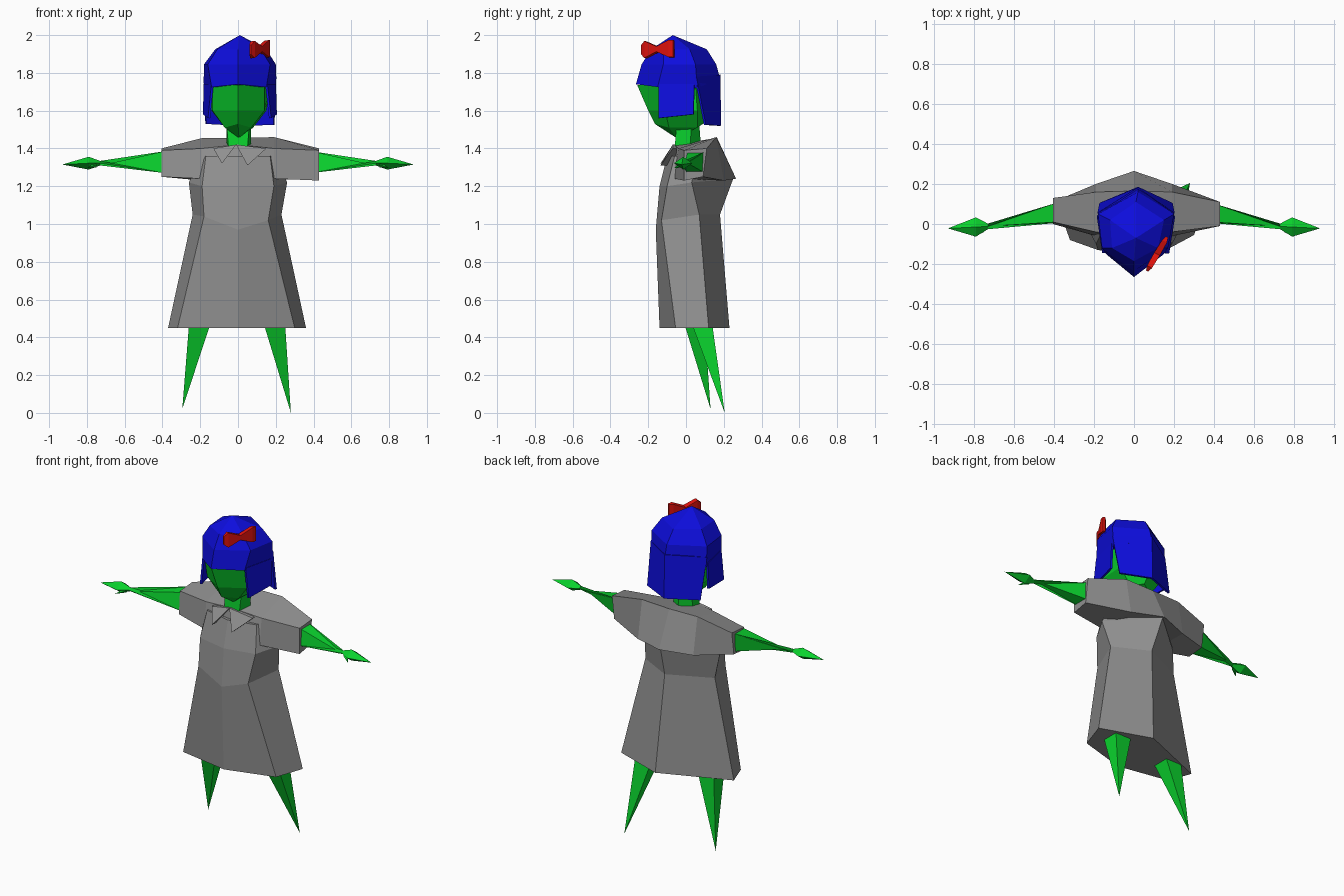
import bpy, bmesh
from mathutils import Vector


def material(name, rgb):
    m = bpy.data.materials.new(name)
    m.diffuse_color = (*rgb, 1)
    return m


GREEN = material("green skin", (0.003, 0.64, 0.026))
BLUE = material("blue hair", (0.004, 0.004, 0.72))
RED = material("red ribbon", (0.75, 0.006, 0.004))
GREY = material("grey cloth", (0.28, 0.28, 0.28))


def finish(name, bm, mat):
    bmesh.ops.recalc_face_normals(bm, faces=bm.faces)
    me = bpy.data.meshes.new(name)
    bm.to_mesh(me)
    bm.free()
    me.materials.append(mat)
    ob = bpy.data.objects.new(name, me)
    bpy.context.collection.objects.link(ob)
    return ob


def loft(name, rings, mat, caps=True):
    """Skin a list of rings; a ring with one point becomes a tip."""
    bm = bmesh.new()
    vs = [[bm.verts.new(p) for p in r] for r in rings]
    for a, b in zip(vs, vs[1:]):
        n = max(len(a), len(b))
        for i in range(n):
            j = (i + 1) % n
            q = [a[i % len(a)], a[j % len(a)], b[j % len(b)], b[i % len(b)]]
            bm.faces.new(list(dict.fromkeys(q)))
    if caps:
        for r in (vs[0], vs[-1]):
            if len(r) > 2:
                bm.faces.new(r)
    return finish(name, bm, mat)


def sheet(name, rows, mat, thick):
    """Thin panel spanning two rows of points."""
    bm = bmesh.new()
    a, b = [[bm.verts.new(p) for p in r] for r in rows]
    for i in range(len(a) - 1):
        bm.faces.new((a[i], a[i + 1], b[i + 1], b[i]))
    ob = finish(name, bm, mat)
    mod = ob.modifiers.new("thickness", 'SOLIDIFY')
    mod.thickness = thick
    mod.offset = 0
    return ob


def level(z, pts):
    return [(x, y, z) for x, y in pts]


def diamond(x, y, z, ry, rz):
    return [(x, y - ry, z), (x, y, z + rz), (x, y + ry, z), (x, y, z - rz)]


# Dress: six-sided skirt, waist, chest and shoulders
loft("dress", [
    level(0.45, [(0, -0.14), (0.30, -0.055), (0.36, 0.12), (0.05, 0.23), (-0.37, 0.06), (-0.32, -0.08)]),
    [(0, -0.16, 0.97), (0.16, -0.13, 1.02), (0.23, 0.07, 1.05),
     (0.02, 0.18, 1.05), (-0.24, 0.06, 1.05), (-0.18, -0.13, 1.04)],
    [(0, -0.14, 1.20), (0.19, -0.10, 1.20), (0.26, 0.03, 1.22),
     (0, 0.25, 1.24), (-0.26, 0.03, 1.22), (-0.19, -0.10, 1.20)],
    level(1.36, [(0, -0.10), (0.17, -0.06), (0.20, 0.06), (0, 0.17), (-0.20, 0.06), (-0.17, -0.06)]),
], GREY)


# Shoulders and short sleeves, skinned from one cuff to the other
def yoke(x, fy, fz, by, bz, ty, tz, uy, uz):
    return [(x, fy, fz), (x, by, bz), (x, ty, tz), (x, uy, uz)]


loft("sleeves", [
    yoke(-0.405, 0.00, 1.25, 0.11, 1.26, 0.13, 1.40, 0.01, 1.39),
    yoke(-0.19, -0.06, 1.24, 0.20, 1.23, 0.16, 1.455, -0.04, 1.40),
    yoke(0, -0.10, 1.30, 0.265, 1.24, 0.165, 1.455, -0.06, 1.42),
    yoke(0.19, -0.06, 1.24, 0.20, 1.23, 0.16, 1.46, -0.04, 1.40),
    yoke(0.43, -0.01, 1.23, 0.09, 1.25, 0.11, 1.40, -0.01, 1.39),
], GREY)

# Pointed collar flaps
for side, pts in (("left", [(-0.13, -0.07, 1.40), (-0.01, -0.07, 1.42), (-0.085, -0.135, 1.32)]),
                  ("right", [(-0.01, -0.07, 1.42), (0.15, -0.07, 1.40), (0.05, -0.135, 1.31)])):
    back = [(x, -0.05, z) for x, y, z in pts]
    loft(side + "_collar", [pts, back], GREY)

# Legs tapering to a point
for side, x, y, tip in (("left", -0.205, 0.04, (-0.295, 0.13, 0.02)),
                        ("right", 0.195, 0.08, (0.28, 0.205, 0.0))):
    loft(side + "_leg", [
        level(0.46, [(x - 0.055, y - 0.045), (x + 0.055, y - 0.045), (x + 0.055, y + 0.06), (x - 0.055, y + 0.06)]),
        [tip]], GREEN)

# Arms, hands and thumbs
for side, s in (("left", -1), ("right", 1)):
    loft(side + "_arm", [
        [(s * 0.39, 0.005, 1.27), (s * 0.39, 0.10, 1.27), (s * 0.39, 0.105, 1.385), (s * 0.39, 0.01, 1.385)],
        diamond(s * 0.73, -0.012, 1.322, 0.014, 0.012),
        diamond(s * 0.79, -0.015, 1.322, 0.048, 0.034),
        [(s * 0.93, -0.022, 1.315)]], GREEN)
    loft(side + "_thumb", [diamond(s * 0.75, -0.02, 1.315, 0.02, 0.015),
                           [(s * 0.80, -0.065, 1.295)]], GREEN)

# Neck
loft("neck", [
    level(1.40, [(-0.05, -0.06), (0.05, -0.06), (0.07, 0.02), (0, 0.08), (-0.06, 0.02)]),
    level(1.53, [(-0.06, -0.05), (0.06, -0.05), (0.07, 0.03), (0, 0.07), (-0.06, 0.03)]),
], GREEN)

# Head: pointed brow, narrow chin
loft("head", [
    [(0.005, -0.05, 1.455)],
    [(0, -0.165, 1.53), (0.07, -0.09, 1.51), (0.08, 0.06, 1.51),
     (0, 0.09, 1.53), (-0.07, 0.06, 1.51), (-0.07, -0.09, 1.51)],
    [(0, -0.20, 1.60), (0.14, -0.11, 1.60), (0.15, 0.06, 1.60),
     (0, 0.14, 1.60), (-0.14, 0.06, 1.60), (-0.135, -0.11, 1.60)],
    level(1.735, [(0, -0.258), (0.14, -0.135), (0.17, 0.05), (0.01, 0.15), (-0.155, 0.05), (-0.135, -0.135)]),
], GREEN)

# Hair cap
loft("hair_cap", [
    [(0.01, -0.07, 2.0)],
    level(1.925, [(0, -0.185), (0.12, -0.12), (0.15, 0.02), (0.01, 0.11), (-0.12, 0.02), (-0.11, -0.12)]),
    level(1.845, [(0, -0.235), (0.17, -0.12), (0.20, 0.05), (0.02, 0.16), (-0.18, 0.05), (-0.16, -0.12)]),
    [(0, -0.265, 1.74), (0.15, -0.15, 1.725), (0.20, 0.06, 1.72),
     (0.02, 0.18, 1.77), (-0.18, 0.06, 1.72), (-0.14, -0.15, 1.725)],
], BLUE)

# Hair hanging at the back and beside the face
sheet("back_hair", [
    [(0.20, 0.05, 1.78), (0.02, 0.176, 1.79), (-0.18, 0.05, 1.78)],
    [(0.19, 0.10, 1.525), (0.02, 0.18, 1.52), (-0.17, 0.10, 1.53)]], BLUE, 0.012)
for side, s in (("left", -0.9), ("right", 1)):
    sheet(side + "_lock", [
        [(s * 0.15, -0.145, 1.74), (s * 0.195, 0.045, 1.74)],
        [(s * 0.17, -0.145, 1.56), (s * 0.20, 0.04, 1.58)]], BLUE, 0.012)

# Ribbon bow: two flared wings meeting at a knot
knot = Vector((0.115, -0.15, 1.925))
along = Vector((0.5, 0.85, 0.03))
out = Vector((0.85, -0.5, 0.1))
up = Vector((0, 0, 1))


def bow_ring(d, h, t):
    c = knot + along * d
    return [c + out * t + up * h, c - out * t + up * h, c - out * t - up * h, c + out * t - up * h]


loft("bow", [bow_ring(-0.10, 0.025, 0.006), bow_ring(-0.075, 0.045, 0.014), bow_ring(0, 0.014, 0.016),
             bow_ring(0.075, 0.045, 0.014), bow_ring(0.10, 0.045, 0.006)], RED)
